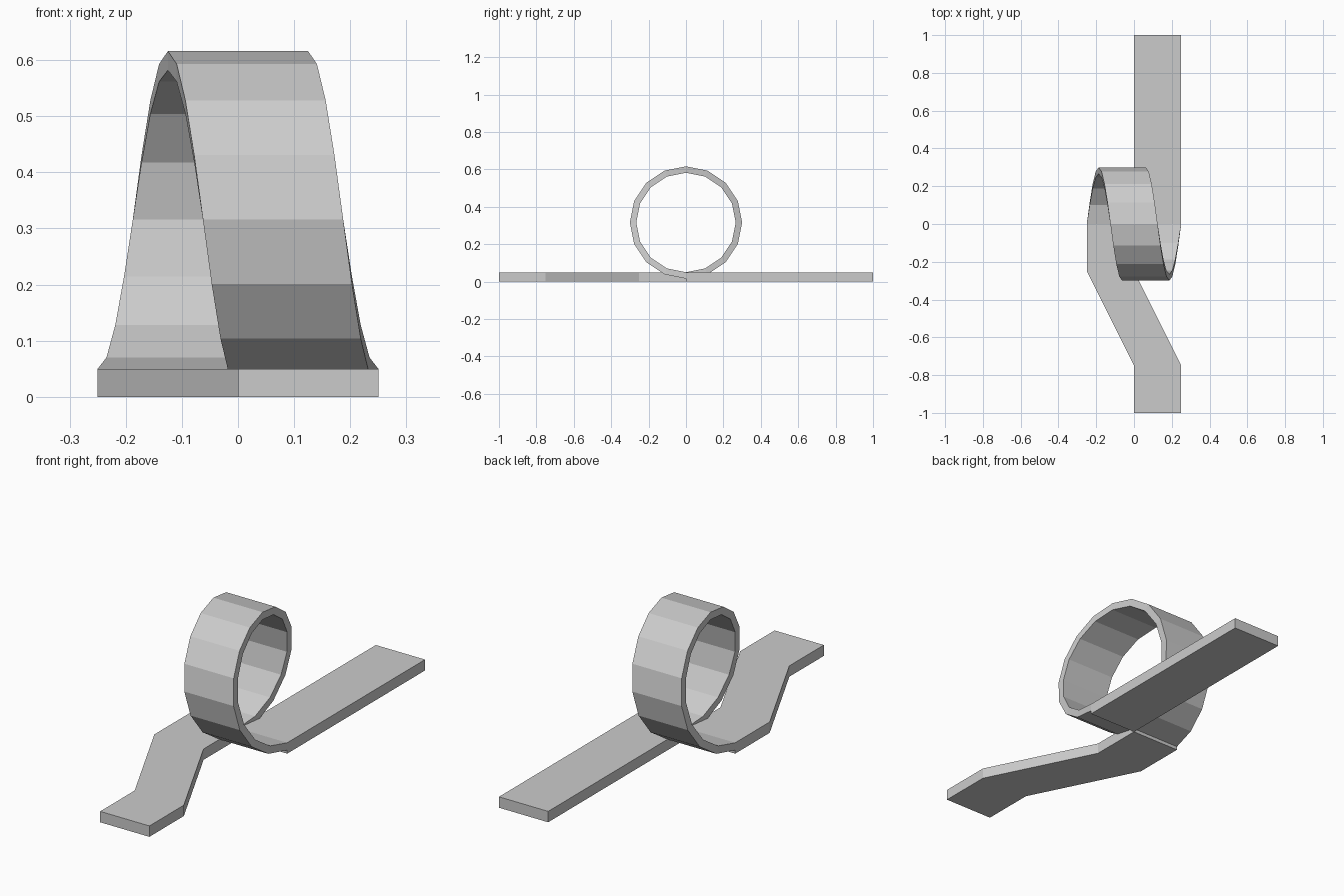
import bpy, bmesh
from math import sin, cos, tau

if "Cube" in bpy.data.objects:
    bpy.data.objects.remove(bpy.data.objects["Cube"])

WIDTH, THICK = 0.25, 0.05
SEGMENTS, R_OUT, R_IN = 16, 0.3, 0.266
CENTER_Z = THICK + R_IN


def sweep(name, sections):
    """Solid strip; each section is (left x, (top y, z), (bottom y, z))."""
    bm = bmesh.new()
    rings = []
    for x, (ty, tz), (by, bz) in sections:
        rings.append([bm.verts.new(p) for p in (
            (x, ty, tz), (x + WIDTH, ty, tz),
            (x + WIDTH, by, bz), (x, by, bz))])
    for a, b in zip(rings, rings[1:]):
        for i in range(4):
            j = (i + 1) % 4
            bm.faces.new((a[i], a[j], b[j], b[i]))
    bm.faces.new(rings[0])
    bm.faces.new(rings[-1][::-1])
    bmesh.ops.recalc_face_normals(bm, faces=bm.faces)
    mesh = bpy.data.meshes.new(name)
    bm.to_mesh(mesh)
    bm.free()
    obj = bpy.data.objects.new(name, mesh)
    bpy.context.collection.objects.link(obj)
    return obj


def flat(x, y):
    return x, (y, THICK), (y, 0)


def helix(i):
    t = i / SEGMENTS
    s, c = sin(t * tau), cos(t * tau)
    return (-WIDTH + WIDTH * t,
            (R_IN * s, CENTER_Z - R_IN * c),
            (R_OUT * s, CENTER_Z - R_OUT * c))


# Entry track with sideways jog
sweep("entry_track", [flat(0, -1), flat(0, -0.75),
                      flat(-WIDTH, -0.25), flat(-WIDTH, 0)])
# Full loop drifting sideways by one track width
sweep("loop", [helix(i) for i in range(SEGMENTS + 1)])
# Straight exit track
sweep("exit_track", [flat(0, 0), flat(0, 1)])
